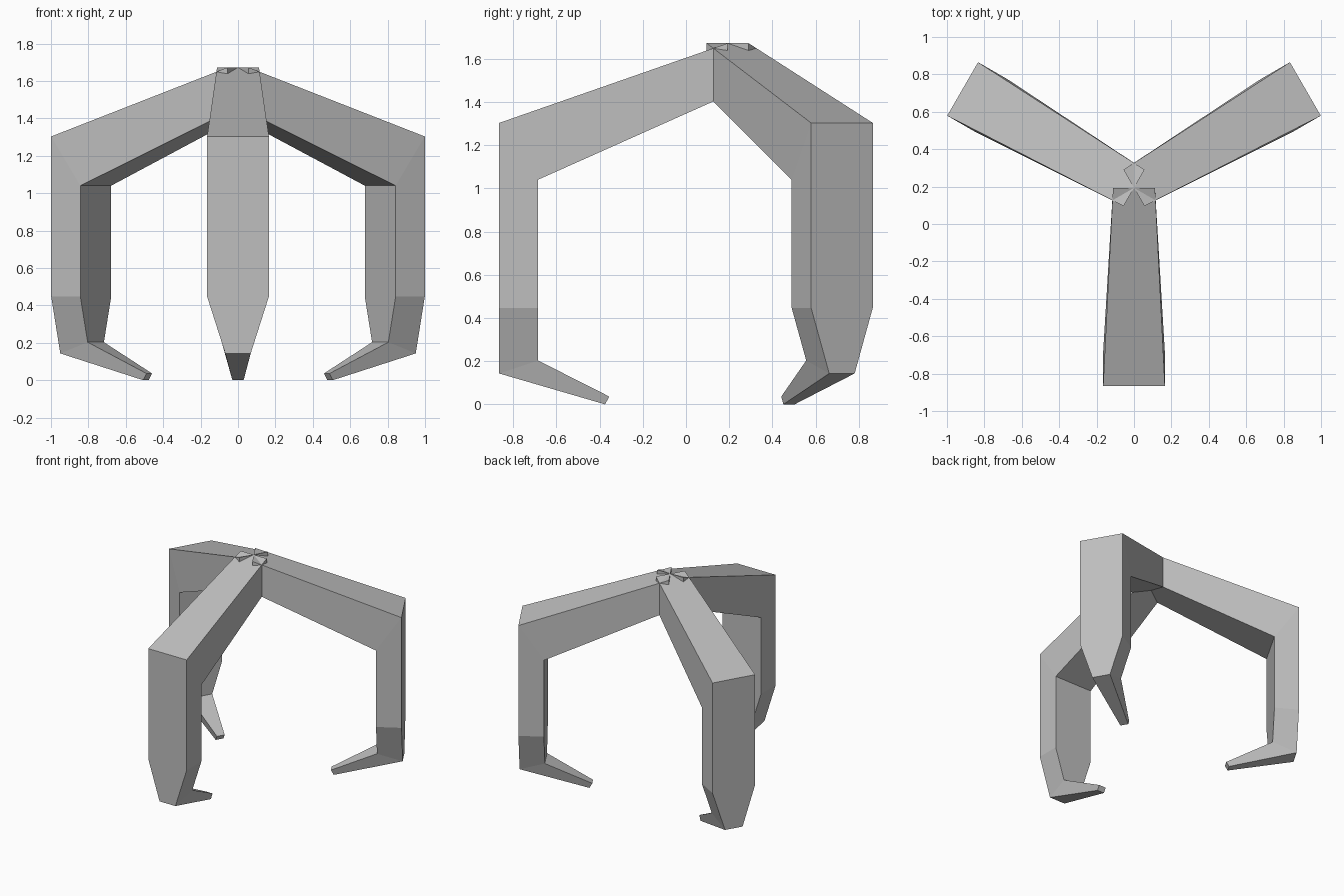
import bpy
import bmesh
import math
from mathutils import Matrix

if "Cube" in bpy.data.objects:
    bpy.data.objects.remove(bpy.data.objects["Cube"], do_unlink=True)

# Single grey material
grey = bpy.data.materials.new("claw grey")
grey.use_nodes = True
GREY = (0.52, 0.52, 0.52, 1.0)
grey.diffuse_color = GREY
grey.node_tree.nodes["Principled BSDF"].inputs["Base Color"].default_value = GREY

HUB_Y = 0.193  # the three arms meet here

# Cross-sections from hub to tip:
# outer (reach, height, half width), inner (reach, height, half width)
SECTIONS = [
    ((0.0, 1.672, 0.112), (0.0, 1.432, 0.112)),      # hub
    ((1.058, 1.303, 0.165), (0.878, 1.04, 0.165)),   # elbow
    ((1.058, 0.447, 0.165), (0.878, 0.447, 0.165)),  # wrist
    ((1.058, 0.143, 0.068), (0.878, 0.203, 0.087)),  # heel
    ((0.568, 0.0, 0.03), (0.548, 0.036, 0.03)),      # tip
]


def build_arm(name, angle):
    """Bridge the sections into one closed arm reaching to -y, then turn it."""
    bm = bmesh.new()
    rings = []
    for (ro, zo, wo), (ri, zi, wi) in SECTIONS:
        corners = [(-wo, -ro, zo), (wo, -ro, zo), (wi, -ri, zi), (-wi, -ri, zi)]
        rings.append([bm.verts.new(c) for c in corners])
    for a, b in zip(rings, rings[1:]):
        for i in range(4):
            j = (i + 1) % 4
            bm.faces.new((a[i], a[j], b[j], b[i]))
    bm.faces.new(rings[0])
    bm.faces.new(rings[-1])
    bmesh.ops.recalc_face_normals(bm, faces=bm.faces)
    bm.transform(Matrix.Translation((0, HUB_Y, 0)) @ Matrix.Rotation(angle, 4, "Z"))
    mesh = bpy.data.meshes.new(name)
    bm.to_mesh(mesh)
    bm.free()
    mesh.materials.append(grey)
    obj = bpy.data.objects.new(name, mesh)
    bpy.context.collection.objects.link(obj)
    return obj


# Three equal claw arms around the hub
for i, name in enumerate(("front_arm", "left_arm", "right_arm")):
    build_arm(name, math.radians(120 * i))
